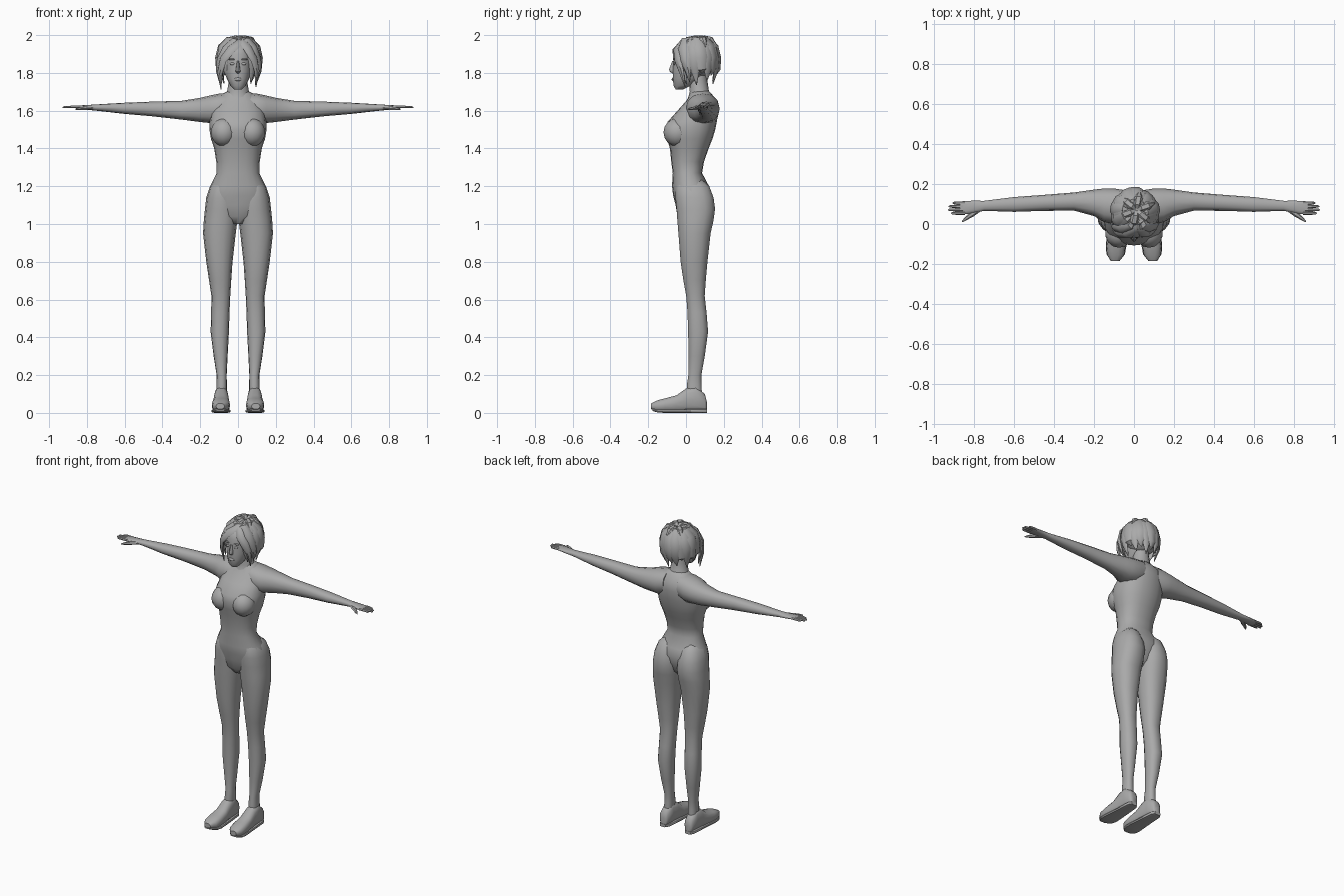
import bpy, bmesh, math, random
from mathutils import Vector

random.seed(4)
grey = bpy.data.materials.new("plain grey")
grey.diffuse_color = (0.4, 0.4, 0.4, 1)


def finish(name, bm, mirror=False, angle=50):
    bmesh.ops.recalc_face_normals(bm, faces=bm.faces)
    me = bpy.data.meshes.new(name)
    bm.to_mesh(me)
    bm.free()
    me.materials.append(grey)
    ob = bpy.data.objects.new(name, me)
    bpy.context.collection.objects.link(ob)
    bpy.ops.object.select_all(action='DESELECT')
    ob.select_set(True)
    bpy.context.view_layer.objects.active = ob
    bpy.ops.object.shade_smooth_by_angle(angle=math.radians(angle))
    if mirror:
        ob.modifiers.new("Mirror", 'MIRROR').use_mirror_merge = False
    return ob


def skin(bm, rings):
    """Bridge rings of points and cap both ends."""
    vs = [[bm.verts.new(p) for p in r] for r in rings]
    n = len(vs[0])
    for a, b in zip(vs, vs[1:]):
        for i in range(n):
            bm.faces.new((a[i], a[(i + 1) % n], b[(i + 1) % n], b[i]))
    bm.faces.new(vs[0])
    bm.faces.new(vs[-1])


def loft(name, axis, rows, power=2.3, sides=16, mirror=False, angle=50):
    """Rows: position on the axis, then min/max of the two other axes."""
    rings = []
    for t, u0, u1, v0, v1 in rows:
        ring = []
        for i in range(sides):
            a = 2 * math.pi * i / sides
            c, s = math.cos(a), math.sin(a)
            u = (u0 + u1) / 2 + (u1 - u0) / 2 * math.copysign(abs(c) ** (2 / power), c)
            v = (v0 + v1) / 2 + (v1 - v0) / 2 * math.copysign(abs(s) ** (2 / power), s)
            ring.append({'x': (t, u, v), 'y': (u, t, v), 'z': (u, v, t)}[axis])
        rings.append(ring)
    bm = bmesh.new()
    skin(bm, rings)
    return finish(name, bm, mirror, angle)


def upright(name, rows, **kw):
    """Loft symmetric in x. Rows: z, half width, front y, back y."""
    return loft(name, 'z', [(z, -w, w, f, b) for z, w, f, b in rows], **kw)


def ball(name, centre, size, mirror=False, segs=14):
    bm = bmesh.new()
    bmesh.ops.create_uvsphere(bm, u_segments=segs, v_segments=segs // 2 + 1, radius=1)
    for v in bm.verts:
        v.co = Vector(centre) + Vector([a * b for a, b in zip(v.co, size)])
    return finish(name, bm, mirror)


def ribbon(bm, pts, widths, thick, centre=None, sides=6):
    """Tapered flattened tube, its flat side facing away from the centre."""
    pts = [Vector(p) for p in pts]
    rings = []
    for i, p in enumerate(pts):
        tan = (pts[min(i + 1, len(pts) - 1)] - pts[max(i - 1, 0)]).normalized()
        out = (p - centre) if centre else Vector((0, 0, 1))
        side = tan.cross(out).normalized()
        out = side.cross(tan).normalized()
        rings.append([p + side * widths[i] * math.cos(2 * math.pi * k / sides)
                      + out * min(thick, widths[i]) * math.sin(2 * math.pi * k / sides)
                      for k in range(sides)])
    skin(bm, rings)


# Torso and bust
upright("torso", [
    (1.0, .04, -.015, .06), (1.04, .10, -.045, .105), (1.10, .158, -.055, .125),
    (1.15, .162, -.068, .135), (1.20, .148, -.074, .122), (1.27, .113, -.07, .085),
    (1.33, .115, -.078, .095), (1.40, .126, -.085, .12), (1.45, .143, -.10, .14),
    (1.50, .151, -.107, .155), (1.54, .15, -.098, .163), (1.60, .14, -.045, .172),
    (1.65, .12, .0, .165), (1.69, .08, .025, .135), (1.705, .05, .03, .12)], sides=20)
ball("bust", (.075, -.045, 1.485), (.07, .074, .075), mirror=True)

# Neck and head
upright("neck", [(1.63, .09, -.01, .16), (1.665, .075, .01, .145), (1.70, .058, .02, .122),
                 (1.76, .048, .016, .113), (1.80, .045, .02, .11)], power=2)
upright("head", [
    (1.713, .022, -.055, -.015), (1.732, .04, -.067, .025), (1.77, .06, -.07, .08),
    (1.81, .071, -.071, .12), (1.85, .076, -.068, .14), (1.90, .076, -.07, .145),
    (1.94, .066, -.05, .13), (1.97, .03, .0, .09)], sides=18)
upright("nose", [(1.862, .006, -.073, -.05), (1.82, .011, -.089, -.05),
                 (1.808, .014, -.088, -.05), (1.798, .008, -.074, -.05)], sides=8)
ball("lips", (0, -.068, 1.766), (.022, .008, .009), segs=10)
ball("eye", (.03, -.062, 1.848), (.015, .006, .007), mirror=True, segs=10)
ball("eyebrow", (.031, -.062, 1.872), (.02, .008, .005), mirror=True, segs=8)

# Arms: shoulder to palm
loft("arm", 'x', [
    (.05, .01, .17, 1.55, 1.695), (.10, .0, .178, 1.53, 1.69), (.15, .01, .178, 1.535, 1.68),
    (.20, .04, .172, 1.54, 1.668), (.30, .067, .158, 1.553, 1.652), (.45, .066, .146, 1.57, 1.648),
    (.60, .061, .135, 1.583, 1.642), (.75, .066, .116, 1.60, 1.633), (.80, .056, .117, 1.605, 1.63),
    (.85, .048, .115, 1.612, 1.627), (.87, .05, .11, 1.614, 1.625)], sides=12, mirror=True)

# Fingers and thumb
bm = bmesh.new()
for y, tip in ((.054, .915), (.071, .93), (.088, .927), (.105, .908)):
    ribbon(bm, [(.845, y, 1.62), (.885, y, 1.62), (tip - .006, y, 1.618), (tip, y, 1.617)],
           [.009, .0085, .006, .002], .007)
ribbon(bm, [(.775, .075, 1.615), (.81, .05, 1.613), (.84, .028, 1.61), (.86, .011, 1.608)],
       [.014, .014, .009, .003], .01)
finish("fingers", bm, mirror=True)

# Legs with hips at the top
loft("leg", 'z', [
    (.10, .06, .115, .005, .085), (.15, .059, .114, .004, .083), (.20, .06, .113, .012, .082),
    (.30, .055, .129, .013, .10), (.43, .048, .145, .01, .118), (.53, .045, .142, .007, .11),
    (.62, .041, .141, .0, .10), (.70, .036, .153, -.015, .106), (.80, .029, .168, -.03, .115),
    (.95, .012, .185, -.042, .132), (1.02, .003, .181, -.048, .148), (1.08, .0, .175, -.052, .156),
    (1.14, .004, .168, -.058, .148), (1.20, .02, .148, -.055, .125),
    (1.24, .04, .11, -.04, .08)], sides=14, mirror=True)

# Shoes and flat soles
loft("shoe", 'y', [
    (.11, .07, .11, .012, .06), (.10, .06, .12, .006, .10), (.05, .053, .124, .004, .145),
    (.0, .05, .128, .004, .13), (-.05, .045, .133, .004, .094), (-.11, .042, .139, .004, .078),
    (-.155, .048, .135, .006, .066), (-.185, .072, .116, .02, .05)],
    power=2.6, sides=14, mirror=True)
loft("sole", 'y', [
    (.112, .07, .112, .0, .02), (.09, .055, .125, .0, .022), (.0, .046, .131, .0, .02),
    (-.11, .038, .141, .0, .02), (-.15, .045, .138, .002, .02), (-.178, .07, .118, .01, .022)],
    power=4, sides=12, mirror=True, angle=35)

# Hair: under layer, then layered locks falling from the crown
ball("hair_cap", (.005, .075, 1.88), (.108, .096, .10), segs=16)
core = Vector((.005, .06, 1.84))
bm = bmesh.new()
count = 15
for i in range(count):
    a = math.radians(-48 + 276 * i / (count - 1))
    tip = 1.75 + .035 * (i % 2) + random.uniform(-.015, .015)
    k = random.uniform(.95, 1.03)
    path = []
    for r, z, turn in ((.012, 1.972, -.25), (.06, 1.978, -.15), (.098, 1.94, -.05),
                       (.112, 1.88, 0), (.108, 1.82, .03), (.088, tip, .1)):
        path.append((core.x + r * k * math.cos(a + turn), core.y + r * k * math.sin(a + turn), z))
    ribbon(bm, path, [.012, .026, .036, .036, .026, .002], .013, core)
finish("hair_locks", bm, angle=40)

# Fringe swept to both sides of an off-centre parting
bm = bmesh.new()
for path in (
        [(.03, .05, 1.975), (.01, -.02, 1.965), (-.035, -.055, 1.925), (-.078, -.052, 1.87),
         (-.096, -.03, 1.80), (-.09, -.015, 1.712)],
        [(.02, .05, 1.98), (-.02, -.01, 1.972), (-.065, -.028, 1.93), (-.097, -.02, 1.87),
         (-.104, .0, 1.81), (-.095, .01, 1.74)],
        [(.02, .05, 1.975), (.03, -.02, 1.965), (.055, -.05, 1.925), (.085, -.045, 1.87),
         (.1, -.025, 1.81), (.095, -.005, 1.725)],
        [(.02, .05, 1.98), (.05, -.01, 1.975), (.085, -.02, 1.935), (.108, -.01, 1.87),
         (.112, .01, 1.81), (.1, .02, 1.75)]):
    ribbon(bm, path, [.012, .026, .028, .024, .018, .002], .012, core)
finish("fringe", bm, angle=40)

# Raised tufts on the crown
bm = bmesh.new()
for a in range(20, 380, 60):
    d = Vector((math.cos(math.radians(a)), math.sin(math.radians(a)), 0))
    top = Vector((.012, .07, 1.968))
    ribbon(bm, [top, top + d * .03 + Vector((0, 0, .018)), top + d * .062 + Vector((0, 0, .012)),
                top + d * .1 - Vector((0, 0, .03))], [.01, .02, .022, .002], .013, core)
finish("crown_tufts", bm, angle=40)
